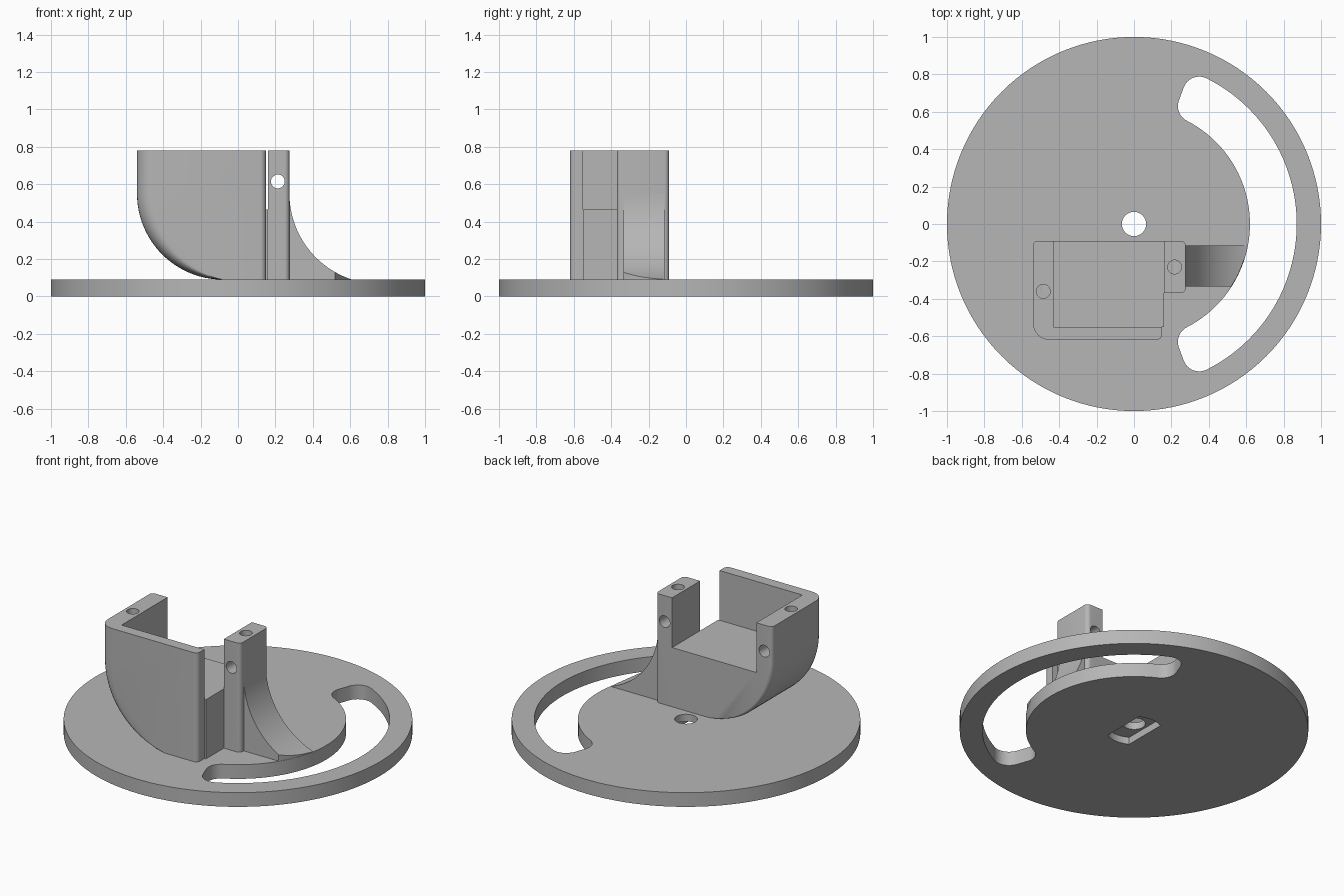
import bpy, bmesh
from math import sin, cos, pi, radians, asin

old = bpy.data.objects.get("Cube")
if old:
    bpy.data.objects.remove(old, do_unlink=True)

grey = bpy.data.materials.new("plain grey")
grey.use_nodes = True
grey.diffuse_color = (0.47, 0.47, 0.47, 1)
grey.node_tree.nodes["Principled BSDF"].inputs["Base Color"].default_value = (0.47, 0.47, 0.47, 1)


def arc(cx, cy, r, a0, a1, n):
    """Points on an arc, angles in degrees."""
    angles = [radians(a0 + (a1 - a0) * i / n) for i in range(n + 1)]
    return [(cx + r * cos(a), cy + r * sin(a)) for a in angles]


def loft(name, rings):
    """Closed solid through rings of equal point count."""
    bm = bmesh.new()
    loops = [[bm.verts.new(p) for p in ring] for ring in rings]
    n = len(loops[0])
    for a, b in zip(loops, loops[1:]):
        for i in range(n):
            j = (i + 1) % n
            bm.faces.new((a[i], a[j], b[j], b[i]))
    bm.faces.new(loops[0])
    bm.faces.new(loops[-1])
    bmesh.ops.recalc_face_normals(bm, faces=bm.faces)
    mesh = bpy.data.meshes.new(name)
    bm.to_mesh(mesh)
    bm.free()
    mesh.materials.append(grey)
    obj = bpy.data.objects.new(name, mesh)
    bpy.context.collection.objects.link(obj)
    return obj


def prism(name, pts, lo, hi, axis="z"):
    """Extrude an outline along z (xy outline) or y (xz outline)."""
    if axis == "z":
        return loft(name, [[(u, v, h) for u, v in pts] for h in (lo, hi)])
    return loft(name, [[(u, h, v) for u, v in pts] for h in (lo, hi)])


def rect(x0, x1, y0, y1):
    return [(x0, y0), (x1, y0), (x1, y1), (x0, y1)]


def circle(x, y, r, n=32):
    return arc(x, y, r, 0, 360, n)[:-1]


def activate(obj):
    bpy.ops.object.select_all(action="DESELECT")
    obj.select_set(True)
    bpy.context.view_layer.objects.active = obj


def carve(obj, *tools, mode="DIFFERENCE"):
    """Apply boolean tools and discard them."""
    activate(obj)
    for tool in tools:
        tool.hide_render = True
        mod = obj.modifiers.new("cut", "BOOLEAN")
        mod.operation = mode
        mod.solver = "EXACT"
        mod.object = tool
        bpy.ops.object.modifier_apply(modifier=mod.name)
        bpy.data.objects.remove(tool, do_unlink=True)


TOP, DECK = 0.78, 0.09
FRONT, BACK = -0.62, -0.09

# Round base with a curved slot, an axle hole and a nut pocket underneath
base = prism("base_disc", circle(0, 0, 1, 128), 0, DECK)
R_IN, R_OUT, ROUND, END = 0.62, 0.87, 0.088, 70


def slot_corner(r):
    a = END - asin(ROUND / r) * 180 / pi
    return a, r * cos(radians(a)), r * sin(radians(a))


a_out, ox, oy = slot_corner(R_OUT - ROUND)
a_in, ix, iy = slot_corner(R_IN + ROUND)
slot = arc(0, 0, R_OUT, -a_out, a_out, 48)
slot += arc(ox, oy, ROUND, a_out, END + 90, 8)[1:]
slot += arc(ix, iy, ROUND, END + 90, a_in + 180, 8)
slot += arc(0, 0, R_IN, a_in, -a_in, 48)[1:]
slot += arc(ix, -iy, ROUND, 180 - a_in, 270 - END, 8)[1:]
slot += arc(ox, -oy, ROUND, 270 - END, 360 - a_out, 8)[:-1]
pocket = arc(0, 0, 0.16, 60, 120, 8) + arc(0, 0, 0.16, 240, 300, 8)
carve(base,
      prism("slot_cutter", slot, -0.1, 0.2),
      prism("axle_cutter", circle(0, 0, 0.065), -0.1, 0.2),
      prism("pocket_cutter", pocket, -0.1, 0.045))

# Holder body: rounded underside, with the front and back edges filleted
CX, CZ, SWEEP = -0.08, 0.55, 0.46


def holder_ring(y, inset):
    pts = [(0.16, y, 0.06), (0.16, y, TOP), (CX - SWEEP + inset, y, TOP)]
    for i in range(25):
        a = pi / 2 * i / 24
        r = SWEEP - inset * cos(a)
        pts.append((CX - r * cos(a), y, CZ - r * sin(a)))
    return pts + [(CX, y, 0.06)]


steps = [pi / 2 * i / 8 for i in range(9)]
rings = [holder_ring(FRONT + 0.09 * (1 - cos(t)), 0.09 * (1 - sin(t))) for t in steps]
rings += [holder_ring(BACK - 0.025 * (1 - sin(t)), 0.025 * (1 - cos(t))) for t in steps]
holder = loft("holder_body", rings)
wall_end = [(0.15, -0.55)] + arc(0.12, FRONT + 0.03, 0.03, 0, -90, 6)
wall_end += [(0.12, -0.7), (0.3, -0.7), (0.3, -0.55)]
ARM_X, ARM_Y, PIN = -0.485, -0.36, 0.037
carve(holder,
      prism("bay_cutter", rect(-0.43, 0.3, -0.55, 0.1), 0.465, 1),
      prism("wall_end_cutter", wall_end, 0, 1),
      prism("arm_screw_cutter", circle(ARM_X, ARM_Y, PIN), 0.58, 1),
      prism("arm_pin_cutter", circle(ARM_X, 0.615, PIN), -0.36, 0.1, "y"))

# Pillar opposite the arm
outline = [(0.16, BACK), (0.16, -0.37)]
outline += arc(0.25, -0.345, 0.025, -90, 0, 6) + arc(0.25, BACK - 0.025, 0.025, 0, 90, 6)
pillar = prism("pillar", outline, 0.06, TOP)
carve(pillar,
      prism("pillar_screw_cutter", circle(0.217, -0.23, PIN), 0.58, 1),
      prism("pillar_pin_cutter", circle(0.213, 0.615, PIN), -0.6, 0.1, "y"))

# Curved brace between pillar and base, trimmed to the slot edge
brace_side = arc(0.758, 0.55, 0.483, 180, 252.2, 24) + [(0.61, DECK - 0.01), (0.25, DECK - 0.01), (0.25, 0.55)]
brace = prism("brace", brace_side, -0.335, -0.115, "y")
carve(brace, prism("brace_trim", circle(0, 0, 0.618, 128), 0, 1), mode="INTERSECT")

for part in (base, holder, pillar, brace):
    activate(part)
    bpy.ops.object.shade_smooth_by_angle(angle=radians(30))
